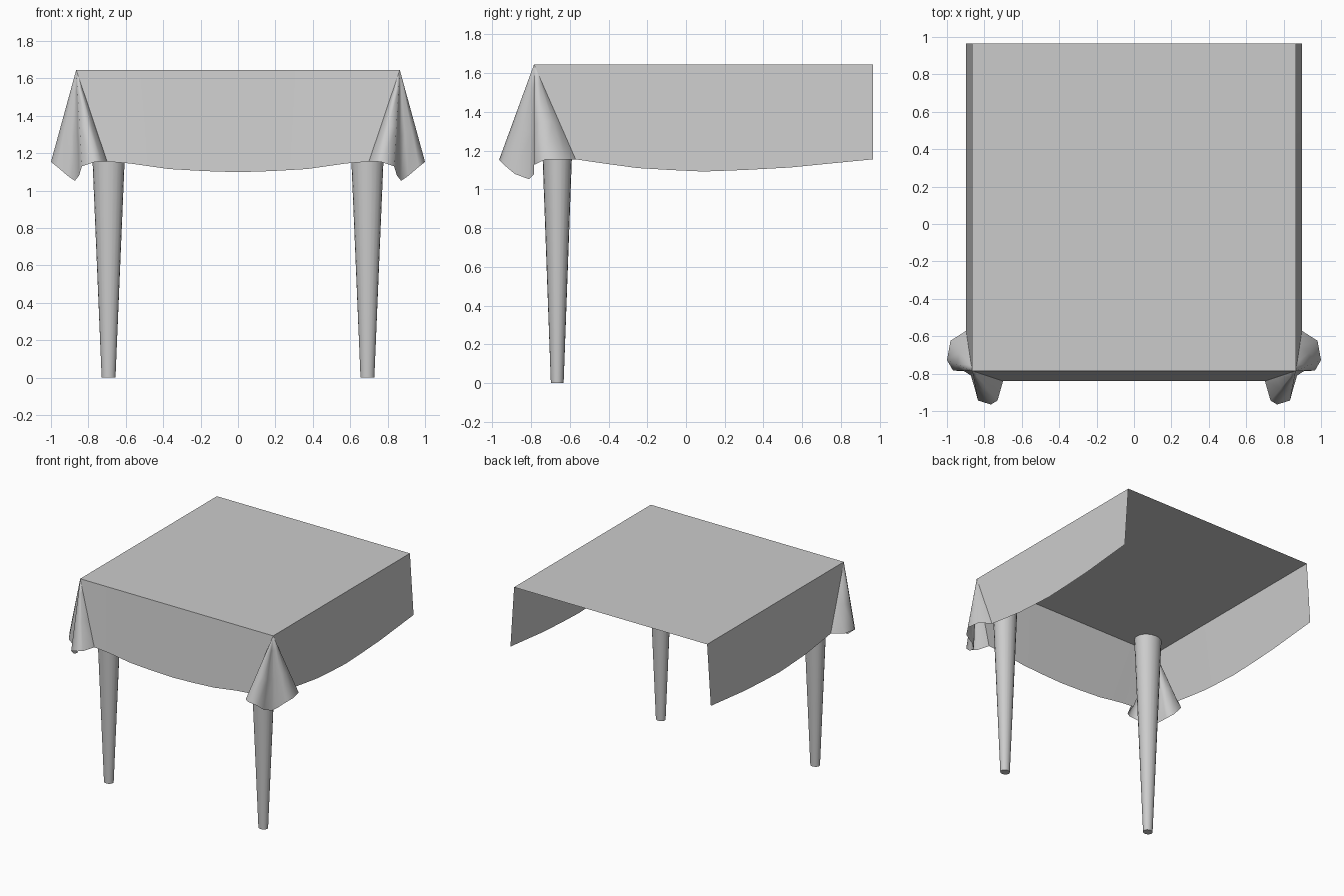
import bpy, bmesh, math
from mathutils import Vector

if "Cube" in bpy.data.objects:
    bpy.data.objects.remove(bpy.data.objects["Cube"])

TOP = 1.645          # cloth height
HX = 0.865           # half width of the flat top
FRONT, BACK = -0.785, 0.965


def finish(name, bm, angle=35):
    bmesh.ops.remove_doubles(bm, verts=bm.verts, dist=0.0005)
    bmesh.ops.recalc_face_normals(bm, faces=bm.faces)
    me = bpy.data.meshes.new(name)
    bm.to_mesh(me)
    bm.free()
    ob = bpy.data.objects.new(name, me)
    bpy.context.collection.objects.link(ob)
    bpy.ops.object.select_all(action='DESELECT')
    ob.select_set(True)
    bpy.context.view_layer.objects.active = ob
    bpy.ops.object.shade_smooth_by_angle(angle=math.radians(angle))
    return ob


def panel(bm, a, b, hem):
    """Hanging panel between top edge a-b and a sagging hem."""
    n = len(hem) - 1
    top = [bm.verts.new(Vector(a).lerp(Vector(b), i / n)) for i in range(n + 1)]
    low = [bm.verts.new(p) for p in hem]
    for i in range(n):
        bm.faces.new((top[i], low[i], low[i + 1], top[i + 1]))


# Flat top of the cloth
bm = bmesh.new()
bm.faces.new([bm.verts.new(p) for p in (
    (-HX, FRONT, TOP), (HX, FRONT, TOP), (HX, BACK, TOP), (-HX, BACK, TOP))])
finish("cloth_top", bm)

# Front hanging panel
bm = bmesh.new()
sag = [(0.70, 1.155), (0.58, 1.145), (0.37, 1.115), (0.18, 1.104)]
hem = [(-x, -0.84, z) for x, z in sag] + [(0, -0.84, 1.098)]
hem += [(x, -0.84, z) for x, z in reversed(sag)]
panel(bm, (-HX, FRONT, TOP), (HX, FRONT, TOP), hem)
finish("front_drape", bm)

# Side hanging panels and bunched corner folds, mirrored
side_hem = [(-0.57, 1.155), (-0.42, 1.133), (-0.25, 1.11), (-0.08, 1.1),
            (0.09, 1.092), (0.3, 1.1), (0.54, 1.113), (0.75, 1.134), (BACK, 1.155)]
rim = [(0.896, -0.57, 1.155), (0.981, -0.624, 1.155), (1.0, -0.728, 1.153),
       (0.967, -0.784, 1.127), (0.91, -0.786, 1.078), (0.872, -0.81, 1.052),
       (0.85, -0.885, 1.08), (0.834, -0.944, 1.13), (0.765, -0.965, 1.153),
       (0.73, -0.944, 1.155), (0.70, -0.84, 1.155)]
for side, s in (("left", -1), ("right", 1)):
    bm = bmesh.new()
    panel(bm, (s * HX, FRONT, TOP), (s * HX, BACK, TOP),
          [(s * 0.898, y, z) for y, z in side_hem])
    finish(side + "_drape", bm)

    bm = bmesh.new()
    apex = Vector((s * HX, FRONT, TOP))
    tip = bm.verts.new(apex)
    rows = [[bm.verts.new(apex.lerp(Vector((s * x, y, z)), t)) for x, y, z in rim]
            for t in (0.2, 0.6, 1.0)]
    for i in range(len(rim) - 1):
        bm.faces.new((tip, rows[0][i], rows[0][i + 1]))
        for u, v in zip(rows, rows[1:]):
            bm.faces.new((u[i], v[i], v[i + 1], u[i + 1]))
    finish(side + "_corner_fold", bm, 75)

    # Tapered oval front leg
    bm = bmesh.new()
    rings = []
    for z, rx, ry in ((0, 0.037, 0.033), (TOP - 0.005, 0.106, 0.093)):
        rings.append([bm.verts.new((s * 0.692 + rx * math.cos(a), -0.665 + ry * math.sin(a), z))
                      for a in (2 * math.pi * k / 20 for k in range(20))])
    for k in range(20):
        j = (k + 1) % 20
        bm.faces.new((rings[0][k], rings[0][j], rings[1][j], rings[1][k]))
    bm.faces.new(rings[0])
    finish(side + "_front_leg", bm)
